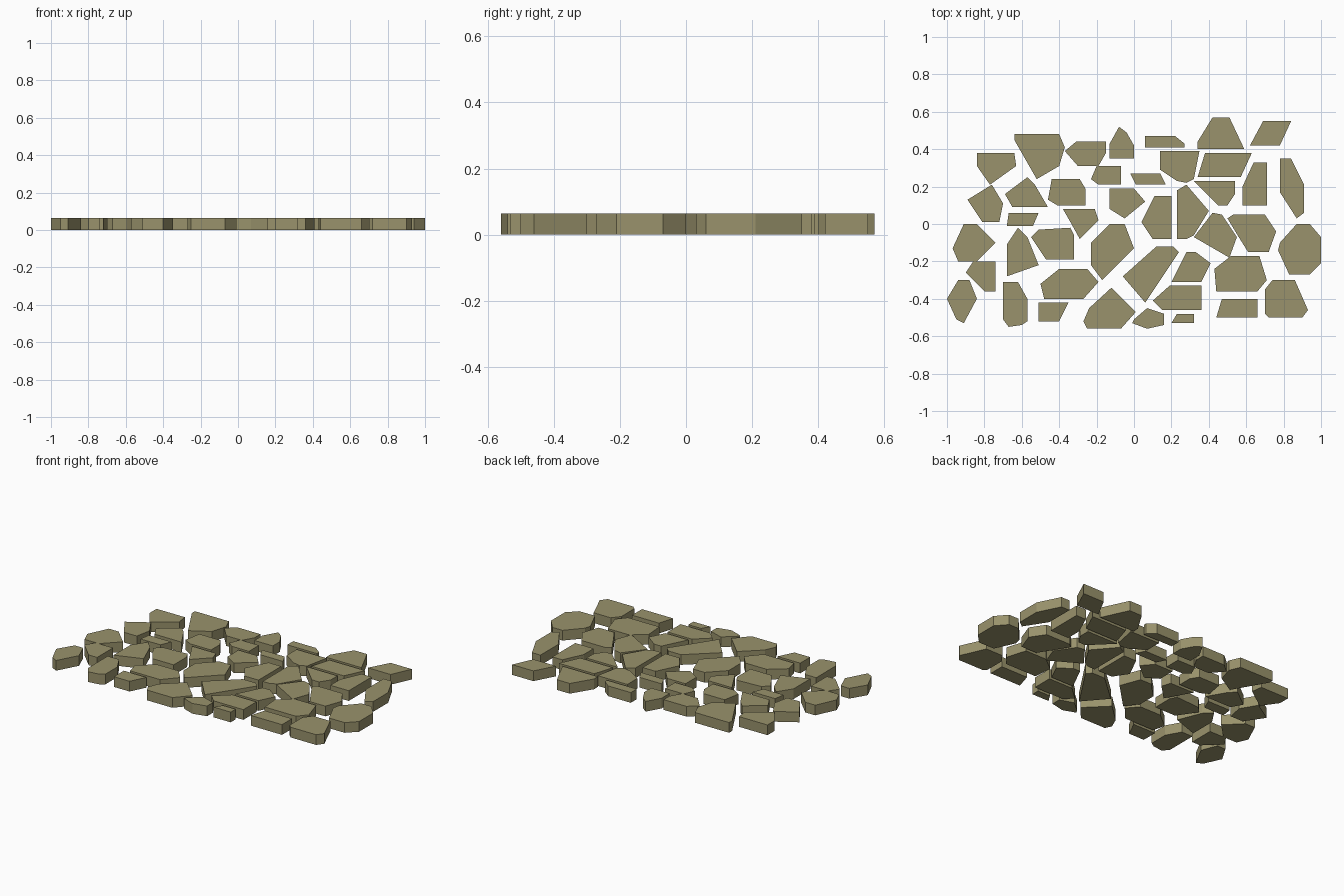
import bpy, bmesh

HEIGHT = 0.065
mat = bpy.data.materials.new("olive_stone")
mat.diffuse_color = (0.32, 0.29, 0.15, 1)
count = 0


def stone(*outline):
    """One flat paving stone: a short outline extruded up from the ground."""
    global count
    count += 1
    bm = bmesh.new()
    face = bm.faces.new([bm.verts.new((x, y, 0)) for x, y in outline])
    top = bmesh.ops.extrude_face_region(bm, geom=[face], use_keep_orig=True)["geom"]
    bmesh.ops.translate(bm, vec=(0, 0, HEIGHT),
                        verts=[v for v in top if isinstance(v, bmesh.types.BMVert)])
    bmesh.ops.recalc_face_normals(bm, faces=bm.faces)
    mesh = bpy.data.meshes.new(f"paving_stone_{count:02d}")
    bm.to_mesh(mesh)
    bm.free()
    mesh.materials.append(mat)
    bpy.context.collection.objects.link(bpy.data.objects.new(mesh.name, mesh))


# back edge stones, left to right
stone((-.84, .38), (-.64, .38), (-.63, .31), (-.77, .21), (-.84, .31))
stone((-.64, .48), (-.40, .48), (-.37, .41), (-.40, .31), (-.52, .24), (-.64, .45))
stone((-.31, .44), (-.15, .44), (-.15, .38), (-.19, .31), (-.30, .31), (-.37, .39))
stone((-.08, .52), (-.04, .49), (0, .42), (0, .35), (-.13, .35), (-.13, .43))
stone((.06, .47), (.22, .47), (.27, .43), (.27, .41), (.06, .41))
stone((.42, .57), (.51, .57), (.59, .40), (.34, .40), (.34, .44))
stone((.69, .55), (.84, .55), (.78, .42), (.62, .42))

# second row
stone((-.20, .31), (-.07, .31), (-.07, .21), (-.19, .21), (-.23, .24))
stone((-.02, .27), (.14, .27), (.17, .21), (.01, .21))
stone((.14, .39), (.35, .39), (.32, .24), (.28, .22), (.23, .23), (.14, .29))
stone((.38, .38), (.63, .38), (.57, .25), (.34, .25))
stone((.32, .23), (.54, .23), (.54, .16), (.50, .10), (.45, .10))
stone((.64, .33), (.71, .33), (.71, .10), (.58, .10), (.58, .20))
stone((.78, .35), (.84, .35), (.91, .21), (.91, .06), (.87, .03), (.78, .17))

# third row
stone((-.76, .21), (-.70, .11), (-.72, .01), (-.81, .01), (-.89, .13))
stone((-.57, .25), (-.53, .21), (-.46, .09), (-.65, .09), (-.69, .16))
stone((-.44, .24), (-.29, .24), (-.26, .19), (-.26, .10), (-.41, .10), (-.46, .13))
stone((-.67, .06), (-.51, .06), (-.54, -.01), (-.68, -.01))
stone((-.38, .08), (-.21, .08), (-.19, .02), (-.29, -.08), (-.34, .01))
stone((-.13, .19), (0, .19), (.06, .12), (-.05, .03), (-.13, .08))
stone((.11, .15), (.20, .15), (.20, -.08), (.10, -.08), (.04, .01))
stone((.23, .18), (.28, .21), (.40, .07), (.32, -.06), (.28, -.08), (.23, -.08))
stone((.42, .06), (.47, .05), (.55, -.07), (.51, -.18), (.32, -.07))
stone((.53, .05), (.70, .05), (.76, -.04), (.72, -.15), (.61, -.15), (.56, -.07), (.50, .03))
stone((.87, 0), (.94, 0), (1, -.07), (1, -.21), (.94, -.27), (.83, -.27), (.77, -.14), (.78, -.10))

# fourth row
stone((-.91, 0), (-.84, 0), (-.74, -.10), (-.84, -.20), (-.94, -.20), (-.97, -.13))
stone((-.86, -.20), (-.74, -.20), (-.74, -.36), (-.80, -.36), (-.90, -.26))
stone((-.62, -.02), (-.57, -.07), (-.51, -.22), (-.68, -.28), (-.68, -.11))
stone((-.51, -.03), (-.34, -.02), (-.32, -.06), (-.32, -.19), (-.47, -.19), (-.55, -.07))
stone((-.13, 0), (-.05, 0), (0, -.13), (-.17, -.30), (-.23, -.22), (-.23, -.10))
stone((.12, -.12), (.21, -.12), (.24, -.15), (.06, -.42), (-.06, -.28))
stone((.28, -.15), (.33, -.15), (.41, -.21), (.36, -.31), (.20, -.31), (.22, -.27))
stone((.52, -.17), (.67, -.17), (.71, -.30), (.66, -.36), (.44, -.36), (.43, -.24))

# front edge stones
stone((-.94, -.30), (-.88, -.30), (-.84, -.40), (-.91, -.53), (-.95, -.51), (-1, -.40))
stone((-.70, -.31), (-.62, -.31), (-.57, -.40), (-.57, -.52), (-.60, -.54), (-.67, -.55), (-.70, -.51))
stone((-.40, -.24), (-.25, -.24), (-.19, -.31), (-.27, -.40), (-.48, -.40), (-.50, -.32))
stone((-.51, -.42), (-.35, -.42), (-.40, -.52), (-.51, -.52))
stone((-.12, -.34), (.01, -.47), (-.07, -.56), (-.25, -.56), (-.27, -.52), (-.24, -.45))
stone((.07, -.45), (.16, -.48), (.16, -.54), (.07, -.56), (-.01, -.53), (0, -.51))
stone((.19, -.33), (.36, -.33), (.36, -.46), (.15, -.46), (.10, -.41))
stone((.23, -.48), (.32, -.48), (.32, -.53), (.20, -.53))
stone((.47, -.40), (.66, -.40), (.66, -.50), (.44, -.50))
stone((.74, -.30), (.86, -.30), (.93, -.46), (.90, -.50), (.72, -.50), (.70, -.48), (.70, -.35))
